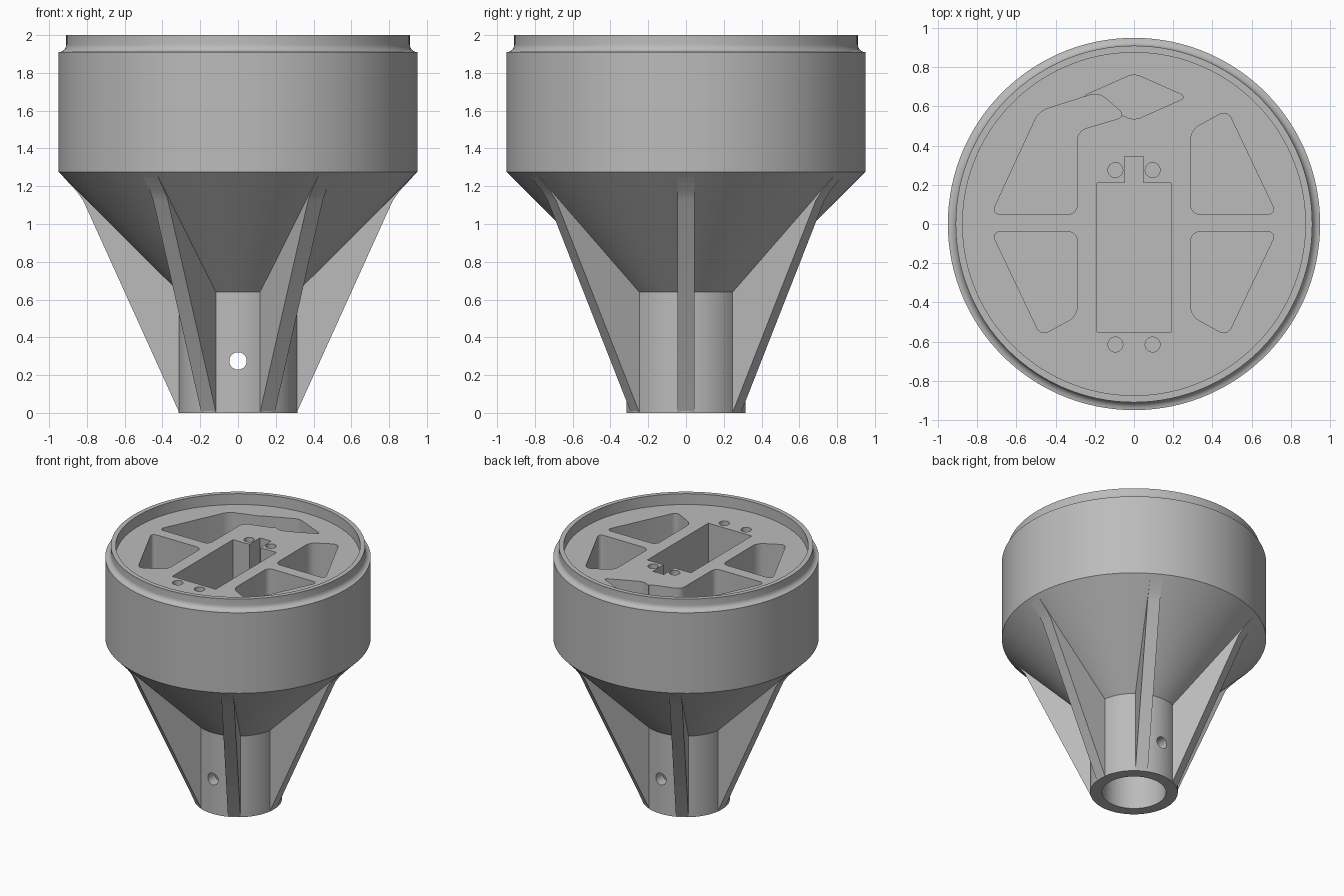
import bpy, bmesh, math
from mathutils import Matrix, Vector

cube = bpy.data.objects.get("Cube")
if cube:
    bpy.data.objects.remove(cube, do_unlink=True)

grey = bpy.data.materials.new("plain grey")
grey.use_nodes = True
grey.diffuse_color = (0.5, 0.5, 0.5, 1)
grey.node_tree.nodes["Principled BSDF"].inputs["Base Color"].default_value = (0.5, 0.5, 0.5, 1)


def add_object(name, bm):
    bmesh.ops.recalc_face_normals(bm, faces=bm.faces)
    mesh = bpy.data.meshes.new(name)
    bm.to_mesh(mesh)
    bm.free()
    mesh.materials.append(grey)
    obj = bpy.data.objects.new(name, mesh)
    bpy.context.collection.objects.link(obj)
    return obj


def prism(name, outline, low, high, rounding=0):
    """Upright prism over an outline, with optional rounded corners."""
    bm = bmesh.new()
    base = bm.faces.new([bm.verts.new((x, y, low)) for x, y in outline])
    extruded = bmesh.ops.extrude_face_region(bm, geom=[base])["geom"]
    top = [v for v in extruded if isinstance(v, bmesh.types.BMVert)]
    bmesh.ops.translate(bm, verts=top, vec=(0, 0, high - low))
    if rounding:
        upright = [e for e in bm.edges
                   if abs(e.verts[0].co.z - e.verts[1].co.z) > 0.01]
        bmesh.ops.bevel(bm, geom=upright, offset=rounding, segments=5,
                        profile=0.5, affect='EDGES')
    return add_object(name, bm)


def rod(name, radius, length, matrix):
    bm = bmesh.new()
    bmesh.ops.create_cone(bm, cap_ends=True, segments=32, radius1=radius,
                          radius2=radius, depth=length, matrix=matrix)
    return add_object(name, bm)


def cut(target, cutter):
    mod = target.modifiers.new("cut", 'BOOLEAN')
    mod.operation = 'DIFFERENCE'
    mod.solver = 'EXACT'
    mod.object = cutter
    bpy.context.view_layer.objects.active = target
    bpy.ops.object.modifier_apply(modifier=mod.name)
    bpy.data.objects.remove(cutter, do_unlink=True)


FLOOR, RIM = 1.915, 2.0
TUBE, WIDE = 0.315, 0.95

# Turned body: recessed deck, rim with a cove, drum, cone, tube and bore
cove = [(0.95 - 0.04 * math.sin(a), 1.95 - 0.04 * math.cos(a))
        for a in [math.radians(15 * i) for i in range(7)]]
profile = [(0, FLOOR), (0.875, FLOOR), (0.875, RIM), (0.91, RIM)]
profile += cove[::-1]
profile += [(WIDE, 1.275), (TUBE, 0.64), (TUBE, 0), (0.23, 0), (0.23, 0.64), (0, 0.64)]
bm = bmesh.new()
verts = [bm.verts.new((r, 0, z)) for r, z in profile]
edges = [bm.edges.new(pair) for pair in zip(verts, verts[1:])]
bmesh.ops.spin(bm, geom=verts + edges, cent=(0, 0, 0), axis=(0, 0, 1),
               angle=math.tau, steps=120, use_merge=True)
bmesh.ops.remove_doubles(bm, verts=bm.verts, dist=0.0001)
bmesh.ops.dissolve_limit(bm, angle_limit=0.002, verts=bm.verts, edges=bm.edges)
body = add_object("body", bm)

# Corner pockets, one of them running on into a channel
pocket = [(0.29, 0.05), (0.728, 0.05), (0.476, 0.581), (0.29, 0.479)]
lower = [(x, 0.01 - y) for x, y in pocket]
channel = [(-0.29, 0.05), (-0.728, 0.05), (-0.485, 0.575),
           (-0.18, 0.672), (-0.04, 0.55), (-0.29, 0.475)]
for outline in (pocket, lower, [(-x, y) for x, y in lower], channel):
    cut(body, prism("pocket_cutter", outline, 1.35, RIM, 0.045))

# Rounded diamond pocket at the back
diamond = [(0.27, 0.648), (0, 0.768), (-0.27, 0.648), (0, 0.528)]
cut(body, prism("diamond_cutter", diamond, 1.4, RIM, 0.035))

# Central well with a notch
well = [(-0.19, -0.55), (0.19, -0.55), (0.19, 0.21), (0.048, 0.21),
        (0.048, 0.345), (-0.048, 0.345), (-0.048, 0.21), (-0.19, 0.21)]
cut(body, prism("well_cutter", well, 1.25, RIM))

# Screw holes beside the well
for x in (-0.095, 0.095):
    for y in (-0.615, 0.275):
        cut(body, rod("screw_cutter", 0.038, 0.6, Matrix.Translation((x, y, FLOOR))))

# Cross pin hole through the tube
cut(body, rod("pin_cutter", 0.046, 1,
              Matrix.Translation((0, 0, 0.275)) @ Matrix.Rotation(math.pi / 2, 4, 'X')))

# Six ribs bracing the cone against the tube
rib = [(0.28, 0.002), (0.311, 0.002), (0.82, 1.125), (0.855, 1.174),
       (0.925, 1.249), (0.9, 1.26), (0.28, 0.64)]
ribs = []
for i in range(6):
    bm = bmesh.new()
    face = bm.faces.new([bm.verts.new((r, -0.045, z)) for r, z in rib])
    extruded = bmesh.ops.extrude_face_region(bm, geom=[face])["geom"]
    bmesh.ops.translate(bm, vec=Vector((0, 0.09, 0)),
                        verts=[v for v in extruded if isinstance(v, bmesh.types.BMVert)])
    bm.transform(Matrix.Rotation(math.radians(60 * i), 4, 'Z'))
    ribs.append(add_object(f"rib_{i + 1}", bm))

# Smooth the round faces and keep the edges crisp
for obj in [body] + ribs:
    bpy.ops.object.select_all(action='DESELECT')
    obj.select_set(True)
    bpy.context.view_layer.objects.active = obj
    bpy.ops.object.shade_smooth_by_angle(angle=math.radians(25))
